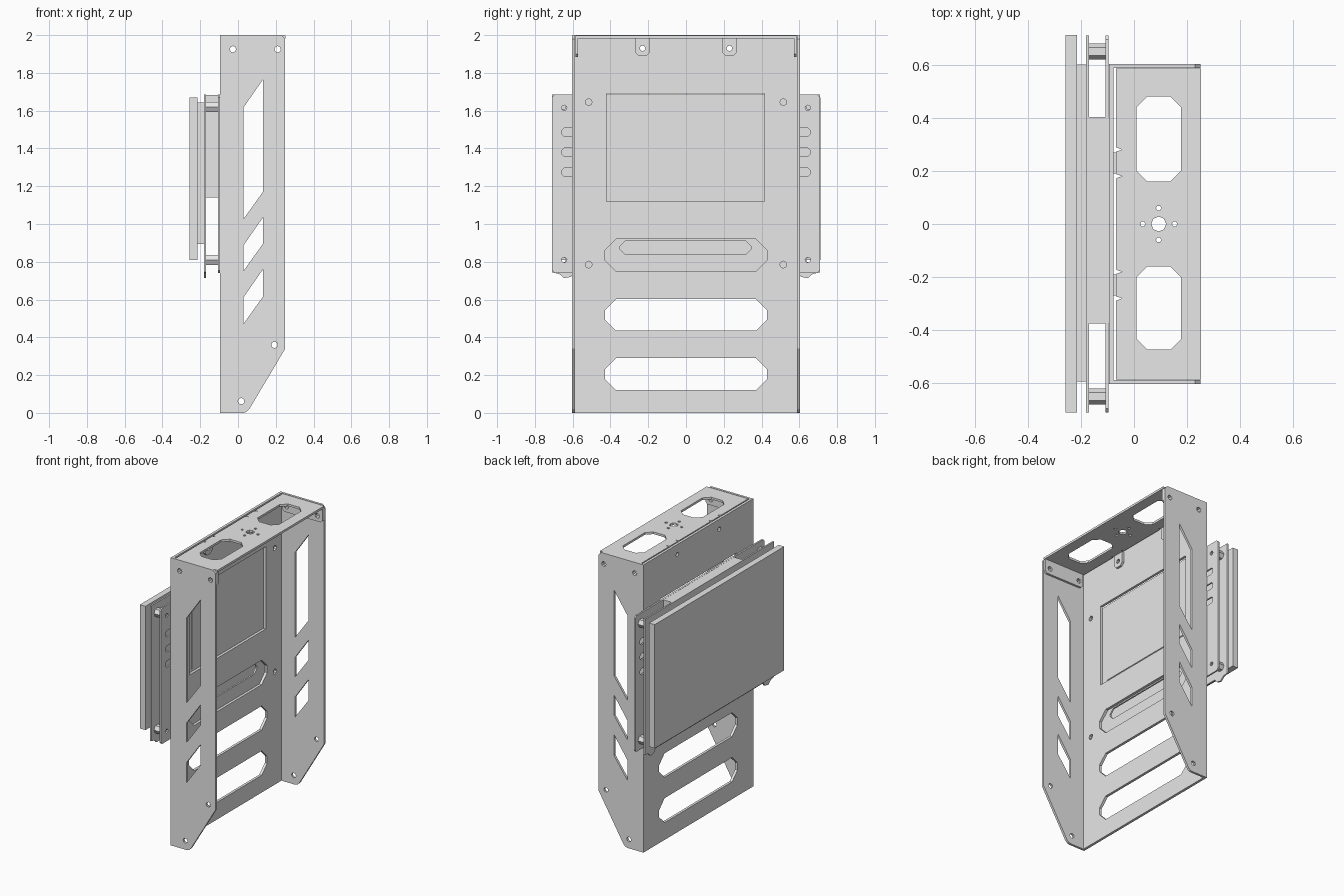
import bpy, bmesh, math
from mathutils import Vector

if "Cube" in bpy.data.objects:
    bpy.data.objects.remove(bpy.data.objects["Cube"])

grey = bpy.data.materials.new("plain_grey_metal")
grey.diffuse_color = (0.8, 0.8, 0.8, 1)
grey.use_nodes = True
grey.node_tree.nodes["Principled BSDF"].inputs["Base Color"].default_value = grey.diffuse_color


def plate(name, axis, lo, hi, outline, holes=()):
    """Flat sheet with cut-outs, thickness lo..hi along the axis."""
    cu = bpy.data.curves.new(name + "_profile", 'CURVE')
    cu.dimensions = '2D'
    cu.fill_mode = 'BOTH'
    cu.extrude = (hi - lo) / 2
    for loop in [outline, *holes]:
        sp = cu.splines.new('POLY')
        sp.points.add(len(loop) - 1)
        for p, (u, v) in zip(sp.points, loop):
            p.co = (u, v, 0, 1)
        sp.use_cyclic_u = True
    tmp = bpy.data.objects.new(name + "_tmp", cu)
    bpy.context.collection.objects.link(tmp)
    bpy.context.view_layer.update()
    dg = bpy.context.evaluated_depsgraph_get()
    me = bpy.data.meshes.new_from_object(tmp.evaluated_get(dg))
    bpy.data.objects.remove(tmp)
    mid = (lo + hi) / 2
    for vert in me.vertices:
        u, v, w = vert.co
        w += mid
        vert.co = {'x': (w, u, v), 'y': (u, w, v), 'z': (u, v, w)}[axis]
    bm = bmesh.new()
    bm.from_mesh(me)
    bmesh.ops.remove_doubles(bm, verts=bm.verts, dist=1e-5)
    bmesh.ops.recalc_face_normals(bm, faces=bm.faces)
    for f in bm.faces:
        f.smooth = False
    bm.to_mesh(me)
    bm.free()
    me.name = name
    me.materials.clear()
    me.materials.append(grey)
    ob = bpy.data.objects.new(name, me)
    bpy.context.collection.objects.link(ob)
    return ob


def ring(u, v, r, n=8):
    return [(u + r * math.cos(2 * math.pi * i / n), v + r * math.sin(2 * math.pi * i / n))
            for i in range(n)]


def rect(u0, u1, v0, v1):
    return [(u0, v0), (u1, v0), (u1, v1), (u0, v1)]


def octo(u0, u1, v0, v1, c):
    return [(u0 + c, v0), (u1 - c, v0), (u1, v0 + c), (u1, v1 - c),
            (u1 - c, v1), (u0 + c, v1), (u0, v1 - c), (u0, v0 + c)]


# Main sheet with window, long slots and mounting holes
slots = [octo(-0.43, 0.43, a, b, 0.06) for a, b in ((0.75, 0.92), (0.435, 0.602), (0.12, 0.29))]
bolts = [ring(y, z, 0.018) for y in (-0.515, 0.515) for z in (0.785, 1.645)]
tab_bolts = [ring(y, 1.93, 0.015) for y in (-0.23, 0.23)]
plate("main_sheet", 'x', -0.095, -0.077, rect(-0.59, 0.59, 0, 2.0),
      [rect(-0.42, 0.415, 1.12, 1.692)] + slots + bolts + tab_bolts)

# Side cheeks with slanted openings, and the top cover's inner flanges
cheek = [(-0.095, 0), (0.03, 0), (0.045, 0.005), (0.06, 0.02), (0.25, 0.34),
         (0.25, 1.98), (0.23, 2.0), (-0.095, 2.0)]
slants = [[(0.028, a), (0.132, a + 0.145), (0.132, b), (0.028, b - 0.15)]
          for a, b in ((1.025, 1.765), (0.75, 1.035), (0.47, 0.76))]
cheek_bolts = [ring(x, z, 0.017) for x, z in
               ((-0.027, 1.925), (0.21, 1.925), (0.193, 0.36), (0.017, 0.062))]
for side, s in (("left", 1), ("right", -1)):
    lo, hi = sorted((s * 0.587, s * 0.603))
    plate(side + "_cheek", 'y', lo, hi, cheek, slants + cheek_bolts)
    lo, hi = sorted((s * 0.571, s * 0.586))
    plate(side + "_top_flange", 'y', lo, hi, octo(-0.06, 0.25, 1.885, 1.996, 0.015),
          cheek_bolts[:2])

# Top cover with handle openings, centre hole and bend relief notches
edge = [(-0.067, -0.586), (0.252, -0.586), (0.252, 0.586), (-0.067, 0.586)]
for y in (0.28, 0.18, -0.18, -0.28):
    edge += [(-0.067, y + 0.008), (-0.045, y), (-0.067, y - 0.008)]
top_holes = [octo(0.01, 0.177, 0.16, 0.48, 0.04), octo(0.01, 0.177, -0.473, -0.16, 0.04),
             ring(0.093, 0, 0.028)]
top_holes += [ring(u, v, 0.01, 6) for u, v in
              ((0.033, 0), (0.153, 0), (0.093, 0.06), (0.093, -0.06))]
plate("top_cover", 'z', 1.983, 1.998, edge, top_holes)

# Small tabs fixing the cover to the main sheet
for i, y in enumerate((-0.23, 0.23)):
    tab = [(y - 0.04, 1.99), (y - 0.04, 1.91), (y - 0.02, 1.89),
           (y + 0.02, 1.89), (y + 0.04, 1.91), (y + 0.04, 1.99)]
    plate(f"cover_tab_{i + 1}", 'x', -0.077, -0.062, tab, [tab_bolts[i]])

# Two parallel screen bracket plates with ear slots
ear_slots = [octo(min(s * 0.56, s * 0.657), max(s * 0.56, s * 0.657), z - 0.022, z + 0.022, 0.012)
             for s in (-1, 1) for z in (1.485, 1.38, 1.275)]
ear_bolts = [ring(s * 0.645, z, 0.014) for s in (-1, 1) for z in (1.615, 0.81)]
long_slot = octo(-0.35, 0.345, 0.838, 0.912, 0.03)
plate("front_bracket", 'x', -0.107, -0.096, octo(-0.71, 0.71, 0.74, 1.685, 0.015),
      ear_slots + ear_bolts + [long_slot])
lower = [(-0.71, 1.685), (-0.71, 0.745), (-0.67, 0.735), (-0.645, 0.713), (-0.61, 0.72), (-0.59, 0.745)]
plate("rear_bracket", 'x', -0.181, -0.17,
      lower + [(-y, z) for y, z in reversed(lower)], ear_bolts)

# Hexagonal spacers between the bracket plates
for i, (y, z) in enumerate(((-0.65, 1.62), (0.65, 1.62), (-0.65, 0.81), (0.65, 0.81))):
    plate(f"spacer_{i + 1}", 'x', -0.17, -0.107, ring(y, z, 0.03, 6), [ring(y, z, 0.014)])

# Electronics block, screen back and screen
plate("electronics_block", 'x', -0.17, -0.092, rect(-0.375, 0.402, 1.14, 1.684))
plate("screen_back", 'x', -0.215, -0.181, rect(-0.593, 0.6, 0.895, 1.642))
plate("screen_panel", 'x', -0.258, -0.215, rect(-0.71, 0.712, 0.81, 1.67))
